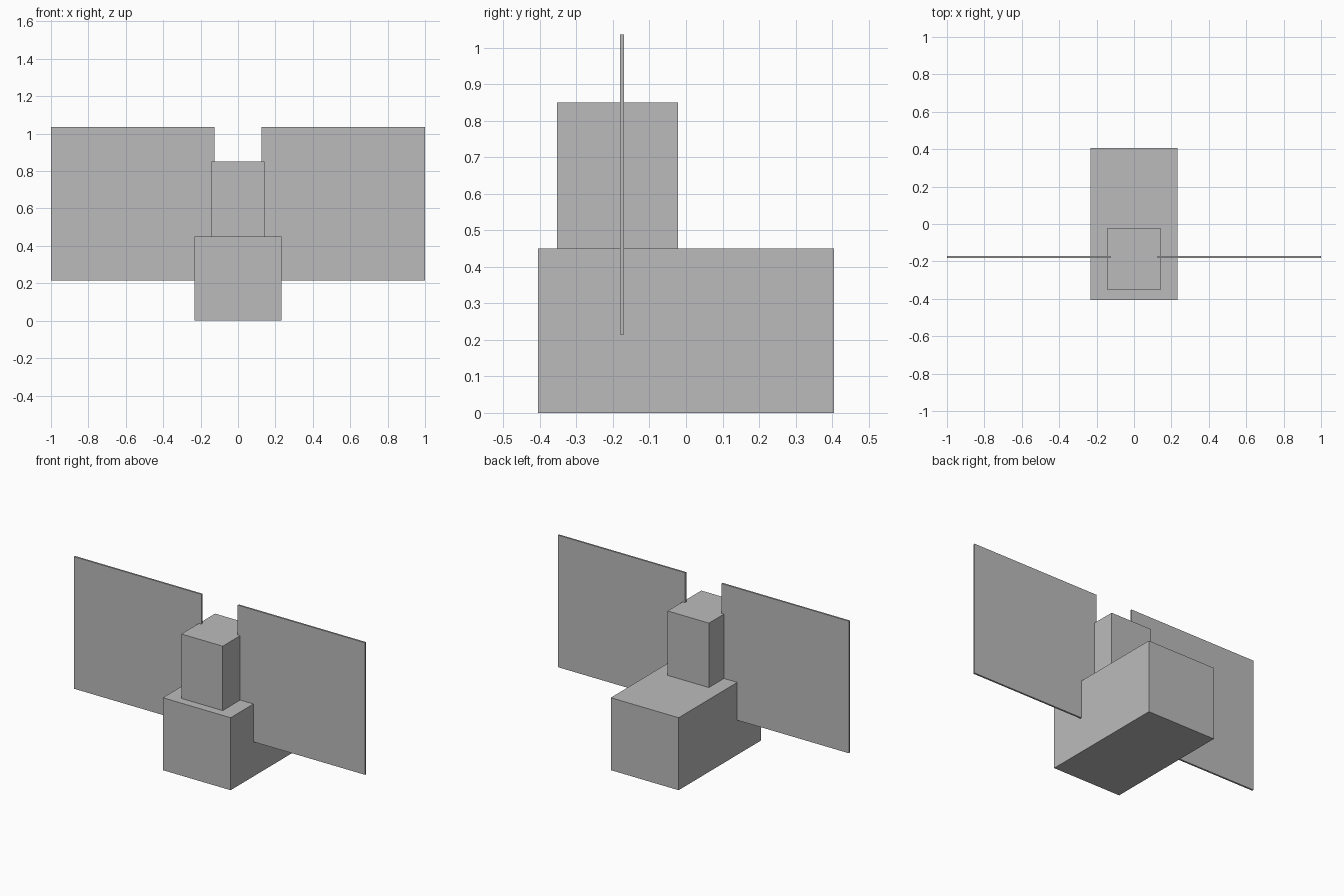
import bpy
import bmesh
from mathutils import Vector

cube = bpy.data.objects.get("Cube")
if cube:
    bpy.data.objects.remove(cube, do_unlink=True)

grey = bpy.data.materials.new("plain_grey")
grey.use_nodes = True
grey.diffuse_color = (0.5, 0.5, 0.5, 1)
grey.node_tree.nodes["Principled BSDF"].inputs["Base Color"].default_value = (0.5, 0.5, 0.5, 1)


def box(name, low, high):
    """Axis-aligned box between two corners."""
    low, high = Vector(low), Vector(high)
    bm = bmesh.new()
    bmesh.ops.create_cube(bm, size=1)
    bmesh.ops.scale(bm, vec=high - low, verts=bm.verts)
    mesh = bpy.data.meshes.new(name)
    bm.to_mesh(mesh)
    bm.free()
    mesh.materials.append(grey)
    obj = bpy.data.objects.new(name, mesh)
    obj.location = (low + high) / 2
    bpy.context.collection.objects.link(obj)
    return obj


# Body and the upright block standing on its front half
box("body", (-0.233, -0.405, 0), (0.233, 0.405, 0.45))
box("head", (-0.142, -0.353, 0.45), (0.142, -0.022, 0.85))

# Thin upright wings, sunk into the body and head on each side
for name, side in (("left_wing", 1), ("right_wing", -1)):
    x0, x1 = sorted((side * 0.125, side * 1.0))
    box(name, (x0, -0.181, 0.215), (x1, -0.17, 1.035))
